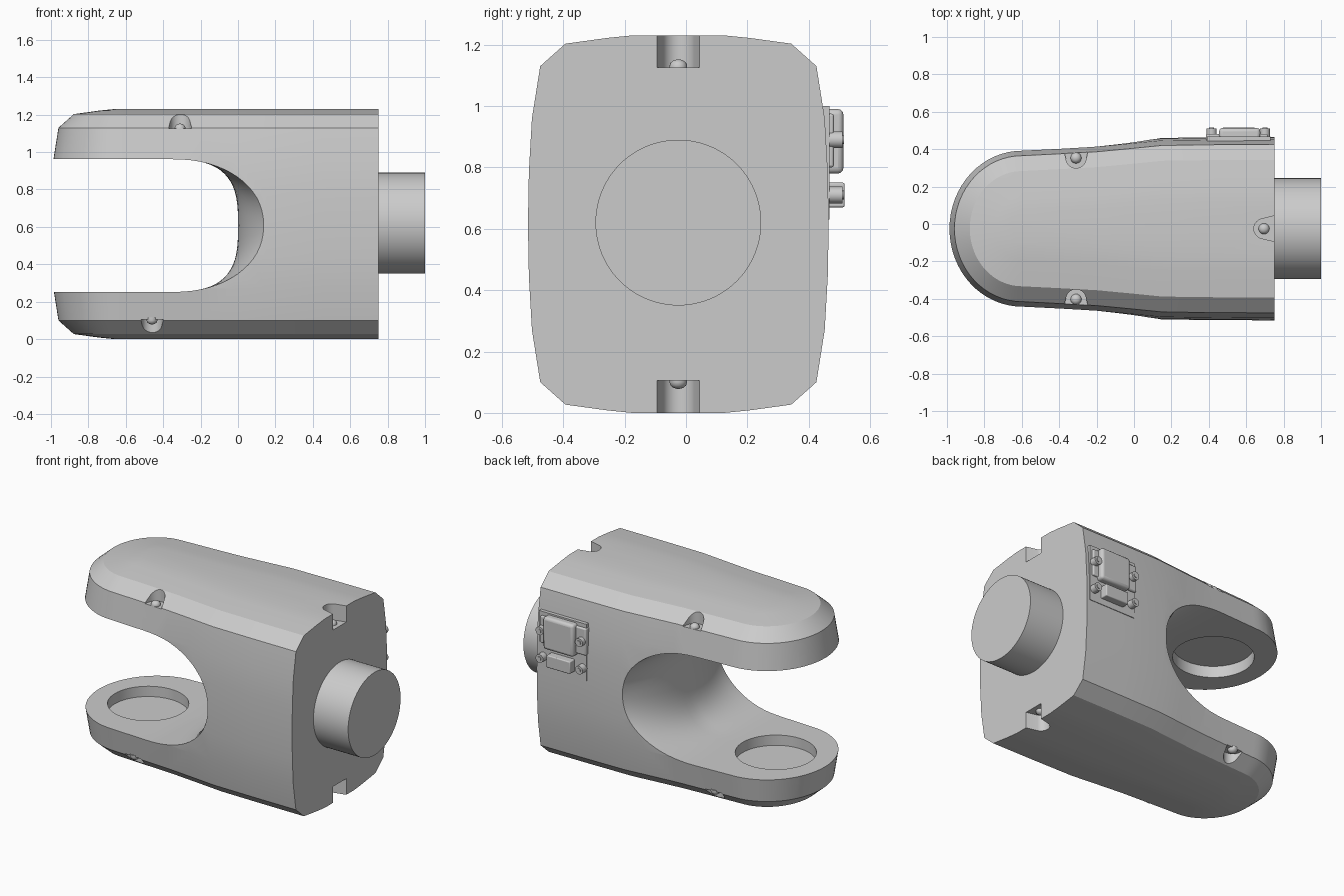
import bpy, bmesh
from math import sin, cos, pi, radians
from mathutils import Vector, Matrix

if "Cube" in bpy.data.objects:
    bpy.data.objects.remove(bpy.data.objects["Cube"])

CY, CZ = -0.025, 0.615          # symmetry planes of the housing


def make(name, rings):
    """Loft closed rings into a solid with capped ends."""
    bm = bmesh.new()
    loops = [[bm.verts.new(p) for p in r] for r in rings]
    n = len(loops[0])
    for a, b in zip(loops, loops[1:]):
        for i in range(n):
            j = (i + 1) % n
            bm.faces.new((a[i], a[j], b[j], b[i]))
    bm.faces.new(loops[0])
    bm.faces.new(loops[-1])
    bmesh.ops.recalc_face_normals(bm, faces=bm.faces)
    me = bpy.data.meshes.new(name)
    bm.to_mesh(me)
    bm.free()
    ob = bpy.data.objects.new(name, me)
    bpy.context.collection.objects.link(ob)
    return ob


def activate(ob):
    bpy.ops.object.select_all(action='DESELECT')
    ob.select_set(True)
    bpy.context.view_layer.objects.active = ob


def smooth(ob, angle=25):
    activate(ob)
    bpy.ops.object.shade_smooth_by_angle(angle=radians(angle))


def cut(target, cutter):
    m = target.modifiers.new("cut", 'BOOLEAN')
    m.operation, m.solver, m.object = 'DIFFERENCE', 'EXACT', cutter
    activate(target)
    bpy.ops.object.modifier_apply(modifier=m.name)
    bpy.data.objects.remove(cutter)


def cylinder(name, c, axis, r, depth, n=64):
    q = Vector((0, 0, 1)).rotation_difference(Vector(axis))
    return make(name, [[Vector(c) + q @ Vector((r * cos(2 * pi * i / n), r * sin(2 * pi * i / n), h))
                        for i in range(n)] for h in (-depth / 2, depth / 2)])


def box(name, x, y, z, bevel):
    ob = make(name, [[(x[0], y[0], h), (x[1], y[0], h), (x[1], y[1], h), (x[0], y[1], h)] for h in z])
    if bevel:
        m = ob.modifiers.new("bevel", 'BEVEL')
        m.width, m.segments = bevel, 3
    smooth(ob, 30)
    return ob


# Housing: plan outline inset at each height
def outline(z, d):
    side = [(0.75, 0.49), (0.45, 0.489), (0.15, 0.485), (-0.02, 0.468), (-0.2, 0.451), (-0.4, 0.44)]
    half = [(x, w - d) for x, w in side]
    half += [(-0.6 - (0.4 - d) * sin(t), (0.43 - d) * cos(t)) for t in [pi / 2 * i / 16 for i in range(16)]]
    pts = half + [(-1 + d, 0)] + [(x, -y) for x, y in reversed(half)]
    return [(x, CY + y, z) for x, y in pts]


upper = [(0.17, 0.003), (0.345, 0.013), (0.515, 0.04), (0.588, 0.122), (0.607, 0.26), (0.615, 0.34)]
levels = [(-h, d) for h, d in reversed(upper)] + [(0, 0)] + upper
body = make("fork_housing", [outline(CZ + h, d) for h, d in levels])


# Flared opening between the two fork arms
def slot(y):
    u = min(abs(y) / 0.48, 1.2)
    end, n, x0 = 0.135 * u * u, 3.0 - 0.8 * min(u, 1), -0.36
    pts = [(-1.4, -0.355)]
    for i in range(33):
        t = -pi / 2 + pi * i / 32
        c, s = max(cos(t), 0), sin(t)
        pts.append((x0 + (end - x0) * c ** (2 / n), 0.355 * abs(s) ** (2 / n) * (1 if s > 0 else -1)))
    pts.append((-1.4, 0.355))
    return [(x, CY + y, 0.607 + z) for x, z in pts]


cut(body, make("slot_cutter", [slot(-0.6 + 1.2 * i / 24) for i in range(25)]))

# Round bearing pockets in the arm faces
cut(body, cylinder("pocket_cutter", (-0.63, CY, 0.25), (0, 0, 1), 0.24, 0.13))
cut(body, cylinder("pocket_cutter", (-0.63, CY, 0.962), (0, 0, 1), 0.24, 0.15))


# Screw notches: rounded inside, flaring outward, on top and bottom
def notch(x, y, ang, up):
    prof = [(0.3, -0.08), (0.07, -0.075), (0.045, -0.066)]
    prof += [(-0.054 * cos(t), 0.054 * sin(t)) for t in [radians(-70 + 14 * i) for i in range(11)]]
    prof += [(px, -py) for px, py in reversed(prof[:3])]
    rot = Matrix.Rotation(ang, 2)
    flat = [rot @ Vector(p) for p in prof]
    cut(body, make("notch_cutter", [[(x + p.x, y + p.y, CZ + up * h) for p in flat] for h in (0.51, 0.8)]))
    # domed screw head
    rings = [(0.029, 0.50)] + [(0.029 * cos(t), 0.515 + 0.022 * sin(t)) for t in (0, 0.5, 1.0, 1.4)]
    head = make("housing_screw", [[(x + r * cos(2 * pi * i / 20), y + r * sin(2 * pi * i / 20), CZ + up * h)
                                   for i in range(20)] for r, h in rings])
    smooth(head, 40)


for up, xs in ((1, -0.31), (-1, -0.46)):
    notch(0.695, CY, 0, up)
    notch(xs, CY + 0.378, pi / 2, up)
    notch(xs, CY - 0.378, -pi / 2, up)
smooth(body)

# Output shaft
smooth(cylinder("shaft", (0.865, CY, 0.62), (1, 0, 0), 0.27, 0.27, 96))

# Connector panel on the back side
box("panel_plate", (0.39, 0.73), (0.43, 0.468), (0.63, 1.0), 0)
box("connector_flange", (0.385, 0.715), (0.44, 0.482), (0.80, 0.975), 0.008)
box("connector_cover", (0.455, 0.675), (0.44, 0.513), (0.78, 0.99), 0.018)
box("small_connector", (0.475, 0.645), (0.44, 0.517), (0.67, 0.75), 0.006)
for x in (0.415, 0.70):
    for z in (0.89, 0.71):
        smooth(cylinder("panel_screw", (x, 0.48, z), (0, 1, 0), 0.027, 0.06, 24))
        smooth(cylinder("panel_screw_core", (x, 0.485, z), (0, 1, 0), 0.014, 0.06, 16))
